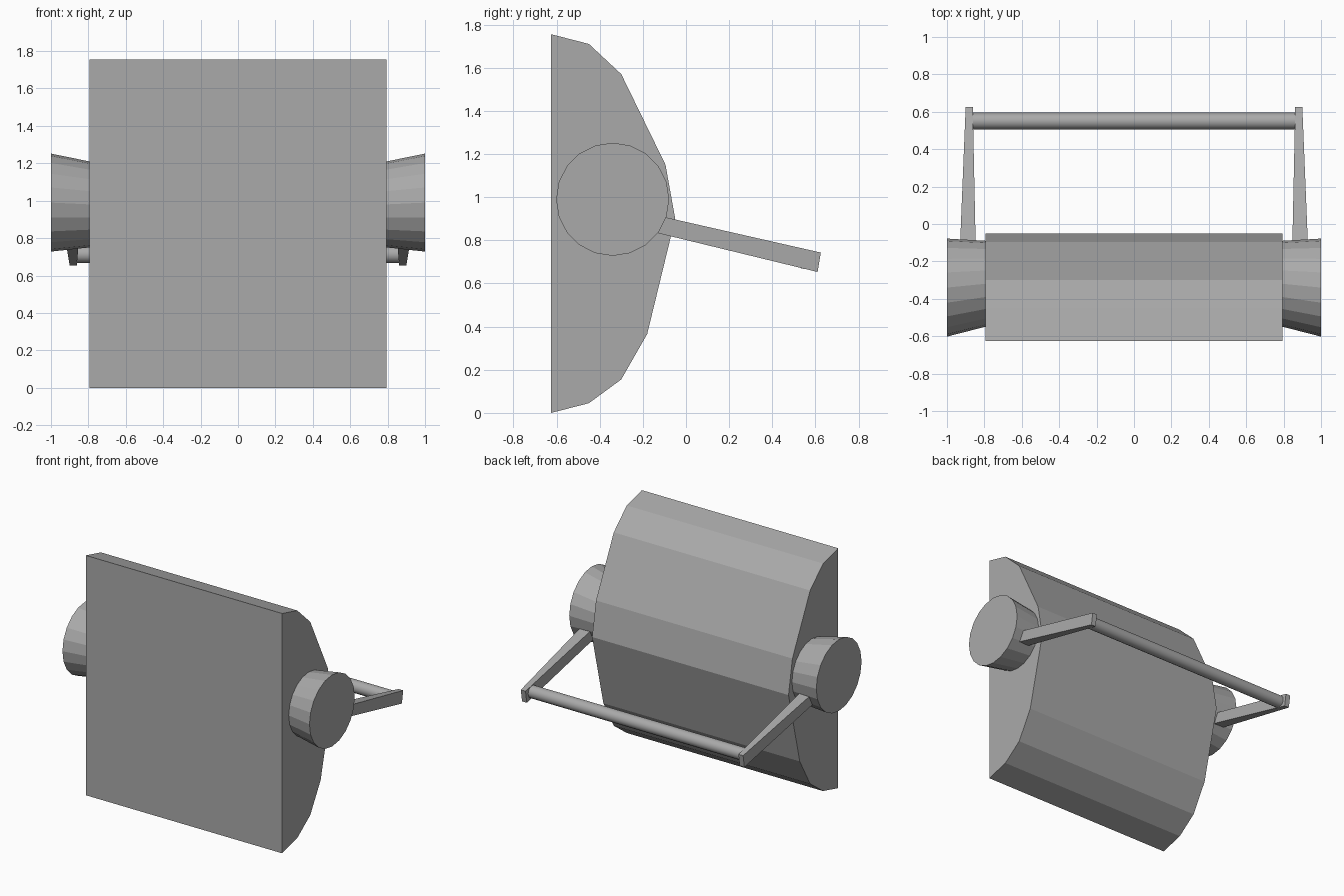
import bpy
import bmesh
from math import cos, sin, tau

if "Cube" in bpy.data.objects:
    bpy.data.objects.remove(bpy.data.objects["Cube"], do_unlink=True)

# Single plain grey
GREY = (0.4, 0.4, 0.4, 1)
grey = bpy.data.materials.new("plain grey")
grey.use_nodes = True
grey.diffuse_color = GREY
grey.node_tree.nodes["Principled BSDF"].inputs["Base Color"].default_value = GREY


def loft(name, loops, smooth=False):
    """Closed solid skinned through matching loops, with capped ends."""
    bm = bmesh.new()
    rings = [[bm.verts.new(p) for p in loop] for loop in loops]
    n = len(rings[0])
    for a, b in zip(rings, rings[1:]):
        for i in range(n):
            j = (i + 1) % n
            bm.faces.new((a[i], a[j], b[j], b[i]))
    bm.faces.new(rings[0])
    bm.faces.new(rings[-1])
    bmesh.ops.recalc_face_normals(bm, faces=bm.faces)
    mesh = bpy.data.meshes.new(name)
    bm.to_mesh(mesh)
    bm.free()
    mesh.materials.append(grey)
    for face in mesh.polygons:
        face.use_smooth = smooth and len(face.vertices) == 4
    obj = bpy.data.objects.new(name, mesh)
    bpy.context.collection.objects.link(obj)
    return obj


def ring(x, y, z, radius, sides):
    return [(x, y + radius * cos(tau * i / sides), z + radius * sin(tau * i / sides))
            for i in range(sides)]


# Body: faceted half-round profile extruded sideways
profile = [(-0.625, 0), (-0.45, 0.045), (-0.30, 0.155), (-0.18, 0.365),
           (-0.05, 0.90), (-0.095, 1.15), (-0.30, 1.57), (-0.45, 1.71),
           (-0.625, 1.755)]
loft("body", [[(x, y, z) for y, z in profile] for x in (-0.795, 0.795)])

for side, s in (("left", 1), ("right", -1)):
    # Flared round knob
    loft(side + "_knob", [ring(s * 0.77, -0.317, 0.979, 0.226, 20),
                          ring(s * 1.0, -0.34, 0.99, 0.262, 20)])
    # Tapering arm from knob to handle bar
    start = [(s * x, y, z) for x, y, z in
             ((0.845, -0.185, 0.927), (0.933, -0.185, 0.927),
              (0.933, -0.20, 0.85), (0.845, -0.20, 0.85))]
    end = [(s * x, y, z) for x, y, z in
           ((0.862, 0.625, 0.743), (0.90, 0.625, 0.743),
            (0.90, 0.61, 0.653), (0.862, 0.61, 0.653))]
    loft(side + "_arm", [start, end])

# Round handle bar between the arms
loft("handle_bar", [ring(-0.87, 0.55, 0.712, 0.045, 16),
                    ring(0.87, 0.55, 0.712, 0.045, 16)], smooth=True)
